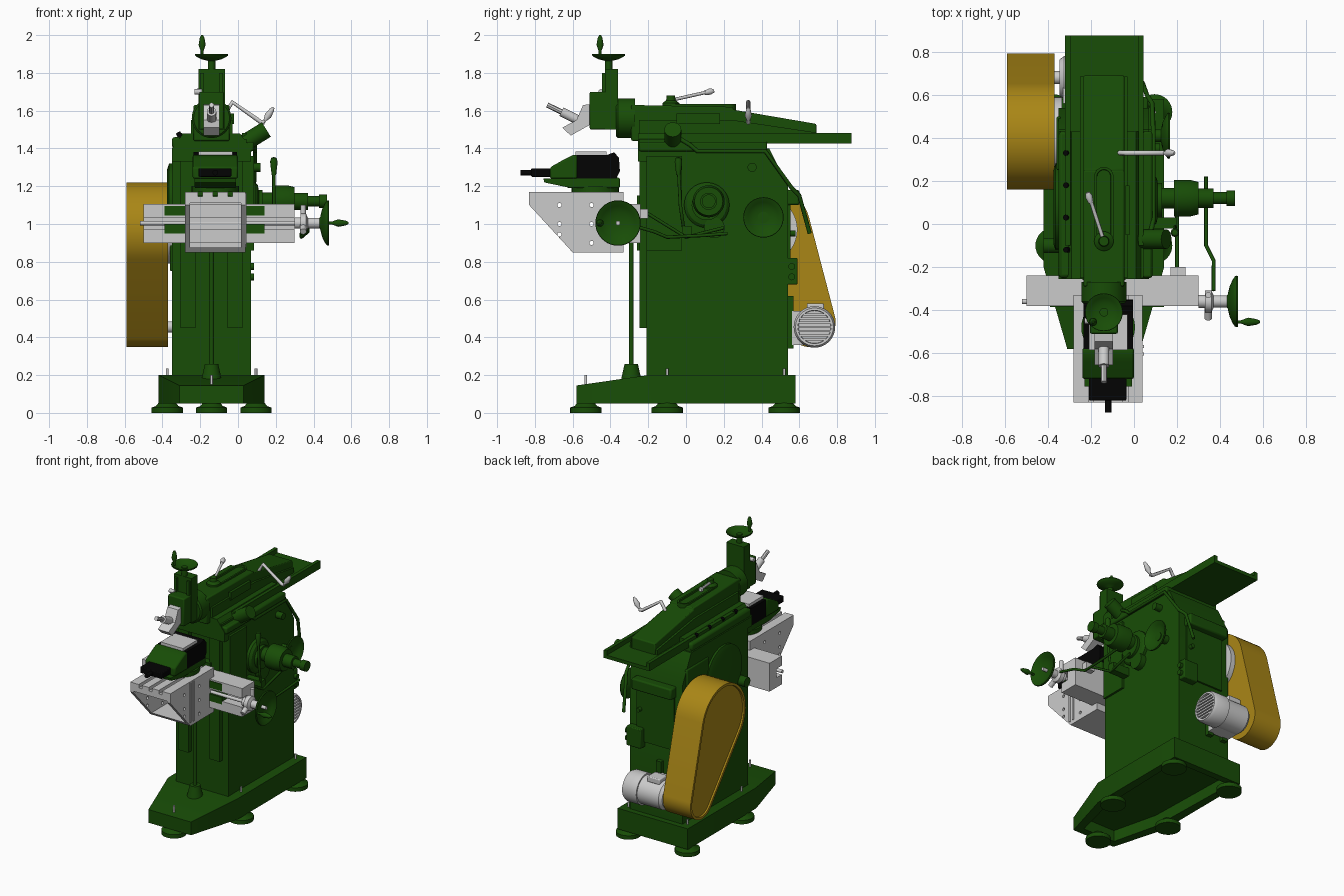
import bpy, bmesh, math
from mathutils import Vector

if "Cube" in bpy.data.objects:
    bpy.data.objects.remove(bpy.data.objects["Cube"])

def mat(name, c):
    m = bpy.data.materials.new(name)
    m.diffuse_color = (*c, 1)
    m.use_nodes = True
    m.node_tree.nodes["Principled BSDF"].inputs["Base Color"].default_value = m.diffuse_color
    return m

GREEN = mat("green_paint", (0.009, 0.074, 0.002))
GOLD = mat("gold_paint", (0.4, 0.24, 0.008))
BLACK = mat("black_steel", (0.001, 0.001, 0.001))
GREY = None
CX = -0.14  # centre line of the machine body

def finish(name, bm, m, bevel=0):
    bmesh.ops.recalc_face_normals(bm, faces=bm.faces)
    me = bpy.data.meshes.new(name)
    bm.to_mesh(me)
    bm.free()
    me.polygons.foreach_set("use_smooth", [True] * len(me.polygons))
    me.set_sharp_from_angle(angle=math.radians(32))
    ob = bpy.data.objects.new(name, me)
    bpy.context.collection.objects.link(ob)
    if m:
        me.materials.append(m)
    if bevel:
        b = ob.modifiers.new("bevel", 'BEVEL')
        b.width, b.segments, b.limit_method = bevel, 2, 'ANGLE'
    return ob

def prism(name, pts, axis, a0, a1, m=GREEN, bevel=0, inset=None):
    """Extrude a profile along an axis: x takes (y,z), y takes (x,z), z takes (x,y)."""
    place = {'x': lambda p, a: (a, *p), 'y': lambda p, a: (p[0], a, p[1]), 'z': lambda p, a: (*p, a)}[axis]
    bm = bmesh.new()
    A, B = [[bm.verts.new(place(p, a)) for p in pts] for a in (a0, a1)]
    cap = bm.faces.new(A)
    bm.faces.new(B)
    for i in range(len(pts)):
        j = (i + 1) % len(pts)
        bm.faces.new((A[i], A[j], B[j], B[i]))
    bmesh.ops.recalc_face_normals(bm, faces=bm.faces)
    if inset:
        bmesh.ops.inset_region(bm, faces=[cap], thickness=inset[0])
        bmesh.ops.inset_region(bm, faces=[cap], thickness=0.002, depth=-inset[1])
    return finish(name, bm, m, bevel)

def box(name, x0, x1, y0, y1, z0, z1, m=GREEN, bevel=0):
    return prism(name, [(x0, y0), (x1, y0), (x1, y1), (x0, y1)], 'z', z0, z1, m, bevel)

def lathe(name, origin, axis, prof, m=GREEN, seg=32):
    """Turn a (radius, height) profile around an axis direction."""
    q, o = Vector(axis).to_track_quat('Z', 'Y'), Vector(origin)
    bm, rings = bmesh.new(), []
    for r, h in prof:
        n = seg if r > 0 else 1
        rings.append([bm.verts.new(o + q @ Vector((r * math.cos(k * math.tau / seg),
                      r * math.sin(k * math.tau / seg), h))) for k in range(n)])
    for a, b in zip(rings, rings[1:]):
        for k in range(seg):
            j = (k + 1) % seg
            f = [a[k % len(a)], a[j % len(a)], b[j % len(b)], b[k % len(b)]]
            bm.faces.new(list(dict.fromkeys(f)))
    return finish(name, bm, m)

def cyl(name, p0, p1, r, m=GREEN, r2=None, seg=32):
    d = Vector(p1) - Vector(p0)
    return lathe(name, p0, d, [(0, 0), (r, 0), (r if r2 is None else r2, d.length), (0, d.length)], m, seg)

def tube(name, pts, r, m=GREEN):
    cu = bpy.data.curves.new(name, 'CURVE')
    cu.dimensions, cu.bevel_depth, cu.bevel_resolution, cu.use_fill_caps = '3D', r, 2, True
    s = cu.splines.new('POLY')
    s.points.add(len(pts) - 1)
    for p, c in zip(s.points, pts):
        p.co = (*c, 1)
    ob = bpy.data.objects.new(name, cu)
    bpy.context.collection.objects.link(ob)
    if m:
        cu.materials.append(m)
    return ob

def handwheel(name, o, axis, R, m=GREEN):
    prof = [(0, -.04), (.22, -.04), (.26, .0), (.6, .08), (.85, .2), (.97, .28), (1, .34), (.98, .4),
            (.92, .38), (.75, .24), (.5, .13), (.2, .08), (0, .08)]
    return lathe(name, o, axis, [(r * R, h * R) for r, h in prof], m, 40)

def grip(name, o, axis, m=GREEN, s=1):
    prof = [(0, 0), (.007, 0), (.007, .02), (.018, .05), (.012, .085), (.005, .1), (0, .1)]
    return lathe(name, o, axis, [(r * s, h * s) for r, h in prof], m, 20)

# base casting, hollow underneath, with sloped nose
base = prism("base", [(-.31, -.58), (.03, -.58), (.14, -.2), (.14, .58), (-.42, .58), (-.42, -.2)],
             'z', .05, .2, inset=(.07, .08))
bm = bmesh.new()
bm.from_mesh(base.data)
bmesh.ops.connect_verts(bm, verts=[v for v in bm.verts if v.co.z > .19 and abs(v.co.y + .2) < .001])
for v in bm.verts:
    if v.co.z > .19 and v.co.y < -.5:
        v.co.z = .145
bm.to_mesh(base.data)
bm.free()
# levelling feet with studs
for i, (x, y) in enumerate([(-.375, -.1), (.095, -.1), (-.375, .52), (.095, .52), (CX, -.53)]):
    lathe(f"foot_{i}", (x, y, 0), (0, 0, 1), [(0, 0), (.083, 0), (.083, .028), (.06, .036), (.04, .06), (0, .06)])
    cyl(f"foot_stud_{i}", (x, y, .14), (x, y, .2 if y < -.5 else .235), .007, GREY, seg=12)

# column, front ways, ram saddle housing
prism("column", [(-.21, .19), (.54, .19), (.54, 1.2), (.44, 1.4), (-.21, 1.4)], 'x', -.35, .07)
for i, x in enumerate((-.305, -.055)):
    box(f"column_way_{i}", x, x + .08, -.245, -.2, .45, 1.38)
prism("ram_saddle", [(-.35, 1.33), (.07, 1.33), (.07, 1.4), (.01, 1.48), (-.29, 1.48), (-.35, 1.4)], 'y', -.255, .43)
box("side_flange", .07, .085, -.21, -.02, .86, 1.36)
box("rear_cap", -.3, .02, .53, .6, 1.1, 1.18, bevel=.01)
prism("rear_door", [(-.29, .72), (.01, .72), (.01, 1.1), (-.04, 1.17), (-.24, 1.17), (-.29, 1.1)], 'y', .53, .553)
cyl("rear_door_knob", (-.02, .55, .95), (-.02, .58, .95), .015)
# left side round cover, panel and knob
lathe("left_round_cover", (-.35, .08, 1.12), (-1, 0, 0), [(0, 0), (.2, 0), (.2, .015), (.17, .025), (0, .025)])
box("left_panel", -.36, -.34, .25, .5, .75, 1.3, bevel=.008)
cyl("left_boss", (-.34, -.1, 1.0), (-.42, -.1, 1.0), .035)

# ram: tail channel, body, slot, gib screws
box("ram_slide", -.32, .045, -.25, .875, 1.425, 1.45)
for i, x in enumerate((-.32, .02)):
    box(f"ram_rail_{i}", x, x + .025, -.1, .875, 1.44, 1.482)
prism("ram_body", [(-.29, 1.44), (.69, 1.44), (.69, 1.53), (.25, 1.605), (.25, 1.62), (-.29, 1.63)],
      'x', -.235, -.045, bevel=.02)
prism("ram_shoulder", [(-.25, 1.44), (.685, 1.44), (.685, 1.485), (.25, 1.55), (-.25, 1.55)], 'x', -.25, -.03)
slot = [(CX + .045 * math.cos(t), .07 + (.15 if math.sin(t) > 0 else -.15) + .045 * math.sin(t))
        for t in [math.pi * (k + .5) / 12 for k in range(24)]]
prism("ram_slot", slot, 'z', 1.635, 1.6, inset=(.012, .012))
box("ram_blank_plate", -.04, -.022, -.05, .18, 1.53, 1.585)
for i in range(4):
    y = .33 - .15 * i
    cyl(f"gib_screw_{i}", (-.30, y, 1.45), (-.318, y, 1.485), .013, BLACK, seg=12)
box("gib_left", -.35, -.29, -.25, .43, 1.4, 1.46, bevel=.015)
box("gib_right", .01, .085, -.25, .43, 1.385, 1.435, bevel=.01)
cyl("angled_boss", (.02, -.07, 1.42), (.15, -.07, 1.5), .045)
# ram clamp lever and positioning crank
lathe("clamp_nut", (CX, -.08, 1.62), (0, 0, 1), [(0, 0), (.045, 0), (.045, .02), (.025, .035), (.022, .06), (0, .06)])
tube("clamp_lever", [(CX, -.08, 1.655), (-.205, .12, 1.7)], .009, GREY)
lathe("clamp_lever_knob", (-.2, .1, 1.695), (-.07, .2, .045), [(0, 0), (.012, 0), (.017, .03), (.01, .05), (0, .05)], GREY, 16)
tube("crank_arm", [(-.07, .33, 1.58), (-.03, .33, 1.645), (.12, .33, 1.54), (.14, .33, 1.54)], .012, GREY)
grip("crank_grip", (.13, .33, 1.53), (.06, 0, .09), GREY, 1.05)

# tool head
lathe("swivel_disc", (CX, -.27, 1.56), (0, -1, 0), [(0, 0), (.105, 0), (.105, .09), (.095, .1), (0, .1)])
box("tool_head_apron", -.205, -.075, -.51, -.37, 1.5, 1.7, bevel=.008)
box("tool_slide", -.21, -.07, -.43, -.36, 1.5, 1.82)
for i, x in enumerate((-.2, -.1)):
    box(f"tool_slide_rail_{i}", x, x + .02, -.445, -.42, 1.69, 1.8)
cyl("tool_feed_shaft", (CX, -.41, 1.8), (CX, -.41, 1.88), .02)
handwheel("tool_feed_wheel", (CX, -.41, 1.865), (0, 0, 1), .088)
grip("tool_feed_grip", (-.19, -.455, 1.895), (0, 0, 1), s=1.05)
prism("clapper_block", [(-.655, 1.51), (-.61, 1.468), (-.5, 1.53), (-.5, 1.635), (-.545, 1.63), (-.58, 1.55)],
      'x', -.183, -.097, GREY)
cyl("tool_post", (CX, -.55, 1.54), (CX, -.66, 1.595), .025, GREY)
cyl("tool_bit", (CX, -.6, 1.565), (CX, -.735, 1.63), .014, GREY, seg=8)
cyl("apron_pin", (-.23, -.45, 1.7), (-.19, -.45, 1.7), .014, GREY)

# cross rail with screw and green saddle strips
box("cross_rail", -.5, .3, -.32, -.24, .9, 1.105, GREY)
for i, z in enumerate((.9, 1.035)):
    box(f"cross_rail_way_{i}", -.5, .3, -.38, -.3, z, z + .07, GREY)
for i, z in enumerate((.95, 1.045)):
    for j, x in enumerate((-.39, .03)):
        box(f"saddle_strip_{i}_{j}", x, x + .11, -.385, -.3, z, z + .05)
cyl("cross_screw", (-.52, -.36, 1.005), (.48, -.36, 1.005), .012, GREY, seg=16)
box("saddle_block", -.24, -.04, -.26, -.2, .86, 1.15)
lathe("cross_hub", (.3, -.36, 1.005), (1, 0, 0), [(0, 0), (.03, 0), (.03, .03), (.05, .03), (.05, .06), (.028, .07), (.028, .14), (0, .14)], GREY)
cyl("ratchet_pawl", (.345, -.36, 1.005), (.345, -.44, .96), .017, GREY)
cyl("ratchet_pin", (.345, -.33, 1.0), (.345, -.33, 1.1), .014, GREY)
handwheel("cross_wheel", (.435, -.36, 1.005), (1, 0, 0), .12)
grip("cross_grip", (.475, -.455, 1.005), (1, 0, 0), s=1.1)

# hollow box table with T slots and side holes
table = prism("table", [(-.83, 1.17), (-.83, 1.1), (-.6, .85), (-.33, .85), (-.33, 1.17)], 'x', -.28, .04, GREY)
cutters = [box("cavity_cutter", -.255, .015, -.95, -.37, .875, 1.11)]
cutters += [box("slot_cutter", x - .012, x + .012, -.9, -.3, 1.145, 1.2) for x in (-.2, -.12, -.04)]
cutters += [cyl("hole_cutter", (-.4, y, z), (.2, y, z), .011, seg=12)
            for y, z in [(-.67, 1.1), (-.67, 1.0), (-.5, 1.1), (-.5, 1.0), (-.5, .9), (-.67, .945)]]
for c in cutters:
    c.hide_render = True
    c.data.materials.clear()
    b = table.modifiers.new("cut", 'BOOLEAN')
    b.operation, b.solver, b.object = 'DIFFERENCE', 'EXACT', c
bpy.context.view_layer.objects.active = table
for md in list(table.modifiers):
    bpy.ops.object.modifier_apply(modifier=md.name)
table.data.polygons.foreach_set("use_smooth", [False] * len(table.data.polygons))
for c in cutters:
    bpy.data.objects.remove(c)
for i, y in enumerate((-.61, -.575)):
    box(f"table_rib_{i}", .035, .046, y, y + .012, .875, 1.165, GREY)
cyl("lift_screw", (CX, -.29, .18), (CX, -.29, .92), .013, seg=16)
cyl("lift_nut", (CX, -.29, .17), (CX, -.29, .26), .055, r2=.035)

# vise
cyl("vise_swivel", (-.12, -.48, 1.17), (-.12, -.48, 1.2), .125)
box("vise_base", -.23, -.01, -.63, -.35, 1.19, 1.245, bevel=.008)
prism("vise_nose", [(-.755, 1.24), (-.75, 1.22), (-.63, 1.195), (-.6, 1.195), (-.6, 1.245)], 'x', -.23, -.01)
prism("vise_moving_jaw", [(-.72, 1.24), (-.72, 1.3), (-.64, 1.345), (-.6, 1.365), (-.575, 1.365), (-.575, 1.24)],
      'x', -.24, 0, bevel=.01)
box("vise_jaw_plate", -.21, -.03, -.585, -.42, 1.36, 1.385, GREY)
prism("vise_fixed_jaw", [(-.58, 1.24), (-.37, 1.24), (-.35, 1.28), (-.355, 1.35), (-.38, 1.38), (-.42, 1.365), (-.58, 1.365)],
      'x', -.235, -.005, BLACK)
box("vise_screw_block", -.21, -.035, -.82, -.7, 1.25, 1.295, BLACK, .006)
cyl("vise_screw", (-.12, -.875, 1.272), (-.12, -.7, 1.272), .015, BLACK, seg=12)

# right side drive: gear cover, feed hub, handwheel, levers
lathe("gear_cover", (.06, .11, 1.1), (1, 0, 0), [(0, 0), (.12, 0), (.12, .03), (.105, .045), (.08, .05), (.08, .07), (0, .07)])
cyl("gear_cover_lower", (.06, .15, .98), (.11, .15, .98), .055)
lathe("feed_hub", (.1, .12, 1.12), (1, 0, 0), [(0, 0), (.048, 0), (.048, .085), (.085, .085), (.085, .16), (.075, .2),
      (.045, .2), (.045, .27), (.028, .27), (.028, .33), (.036, .33), (.036, .37), (0, .37)])
cyl("stroke_shaft", (.06, .41, 1.035), (.14, .41, 1.035), .03)
handwheel("stroke_wheel", (.125, .41, 1.035), (1, 0, 0), .107)
tube("shift_lever", [(.07, 0, .96), (.19, -.01, .96), (.19, -.03, 1.1), (.19, -.04, 1.3)], .009)
lathe("shift_lever_knob", (.19, -.04, 1.26), (0, 0, 1), [(0, 0), (.012, 0), (.02, .07), (.014, .09), (0, .095)], seg=16)
tube("feed_link", [(.335, .22, .95), (.335, .1, .94), (.335, -.1, .93), (.37, -.17, .96), (.37, -.31, 1.0)], .009)
tube("feed_rod", [(.2, .2, .98), (.2, .0, .93), (.2, -.21, 1.06)], .009)
box("feed_rod_bracket", .17, .24, -.25, -.2, 1.03, 1.08, GREY)
box("feed_rod_mount", .06, .2, -.02, .03, .93, .99)
tube("oil_pipe", [(.08, -.03, 1.45), (.09, .02, 1.42), (.09, .06, 1.385), (.09, .42, 1.385), (.085, .56, 1.19),
                  (.06, .6, 1.15), (.04, .655, .95)], .011)
cyl("side_knob", (.06, .35, 1.3), (.12, .35, 1.3), .024)
# switch box with push buttons
box("switch_box", -.05, .065, .53, .59, .68, .82, bevel=.006)
for i in range(2):
    cyl(f"switch_button_{i}", (.06, .56, .72 + .055 * i), (.085, .56, .72 + .055 * i), .018, seg=16)

# tapered belt guard and pulley
(by, bz, R), (sy, sz, r) = (.41, .97, .25), (.66, .48, .132)
th = math.atan2(sz - bz, sy - by)
a = math.acos((R - r) / math.hypot(sy - by, sz - bz))
arc = lambda cy, cz, rad, t0, t1: [(cy + rad * math.cos(t0 + (t1 - t0) * k / 28),
                                    cz + rad * math.sin(t0 + (t1 - t0) * k / 28)) for k in range(29)]
prism("belt_guard", arc(by, bz, R, th + a, th + math.tau - a) + arc(sy, sz, r, th - a, th + a),
      'x', -.59, -.37, GOLD, inset=(.018, .012))
cyl("drive_pulley", (-.38, by, bz), (-.335, by, bz), .18, GREY, seg=40)

# motor with recessed fan grille, junction box and mount
lathe("motor", (-.375, .68, .455), (1, 0, 0), [(0, 0), (.03, 0), (.03, .03), (.085, .03), (.1, .05), (.1, .22), (.11, .22),
      (.11, .32), (.1, .34), (.088, .34), (.086, .322), (0, .322)], GREY, 40)
for i in range(7):
    z = .389 + .022 * i
    w = math.sqrt(.088 ** 2 - (z - .455) ** 2)
    box(f"motor_grille_{i}", -.056, -.036, .68 - w, .68 + w, z - .006, z + .006, GREY)
box("motor_junction_box", -.3, -.2, .64, .73, .54, .58, GREY, .006)
box("motor_foot", -.33, -.16, .56, .68, .36, .54, GREY)
for i, x in enumerate((-.32, -.2)):
    box(f"motor_rail_{i}", x, x + .04, .535, .57, .34, .62)
